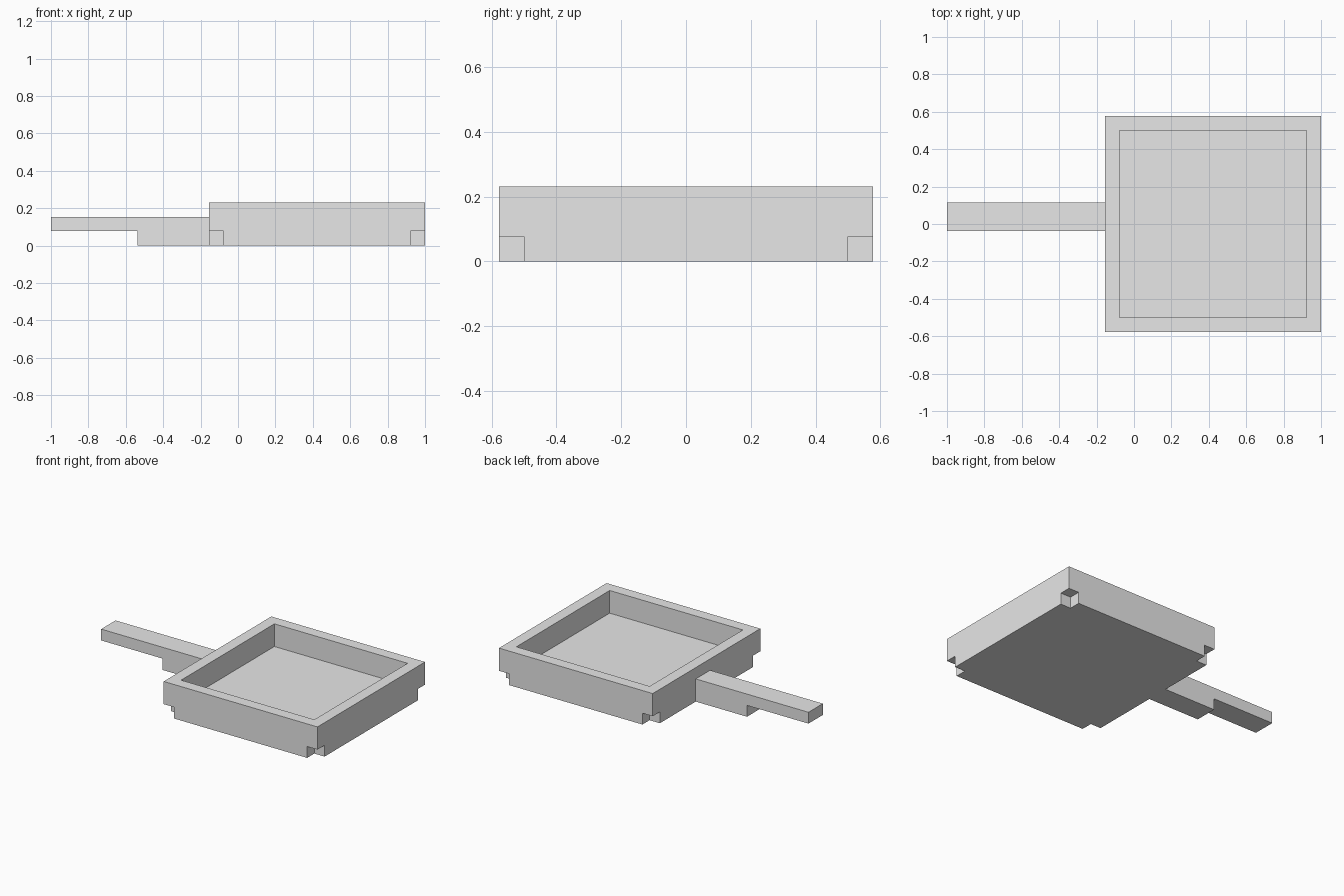
import bpy
import bmesh
from mathutils import Vector

if "Cube" in bpy.data.objects:
    bpy.data.objects.remove(bpy.data.objects["Cube"], do_unlink=True)

U = 2 / 26  # one block of the model's grid

grey = bpy.data.materials.new("plain grey")
grey.use_nodes = True
colour = (0.8, 0.8, 0.8, 1)
grey.diffuse_color = colour
grey.node_tree.nodes["Principled BSDF"].inputs["Base Color"].default_value = colour


def finish(bm, name):
    bmesh.ops.remove_doubles(bm, verts=bm.verts[:], dist=0.0001)
    bmesh.ops.recalc_face_normals(bm, faces=bm.faces[:])
    mesh = bpy.data.meshes.new(name)
    bm.to_mesh(mesh)
    bm.free()
    mesh.materials.append(grey)
    obj = bpy.data.objects.new(name, mesh)
    bpy.context.collection.objects.link(obj)
    return obj


def block_shell(name, cuts, filled):
    """Outer skin of the filled cells in a grid sliced at the given cuts."""
    bm = bmesh.new()
    counts = [len(c) - 1 for c in cuts]

    def solid(cell):
        return all(0 <= i < n for i, n in zip(cell, counts)) and filled(*cell)

    cells = [(i, j, k) for i in range(counts[0])
             for j in range(counts[1]) for k in range(counts[2])]
    for cell in filter(solid, cells):
        for axis in range(3):
            a, b = (axis + 1) % 3, (axis + 2) % 3
            for side in (0, 1):
                beside = list(cell)
                beside[axis] += 2 * side - 1
                if solid(beside):
                    continue
                loop = [(0, 0), (1, 0), (1, 1), (0, 1)]
                verts = []
                for da, db in loop if side else reversed(loop):
                    corner = Vector()
                    corner[axis] = cuts[axis][cell[axis] + side] * U
                    corner[a] = cuts[a][cell[a] + da] * U
                    corner[b] = cuts[b][cell[b] + db] * U
                    verts.append(bm.verts.new(corner))
                bm.faces.new(verts)
    return finish(bm, name)


# Square pan: notched corners on the bottom layer, open middle above it
def pan_cell(i, j, k):
    if k == 0:
        return i == 1 or j == 1
    return not (i == 1 and j == 1)


block_shell("pan", [(-2, -1, 12, 13), (-7.5, -6.5, 6.5, 7.5), (0, 1, 3)], pan_cell)

# Handle: stepped bar, thicker near the pan
block_shell("handle", [(-13, -7, -2), (-0.5, 1.5), (0, 1, 2)],
            lambda i, j, k: i == 1 or k == 1)
